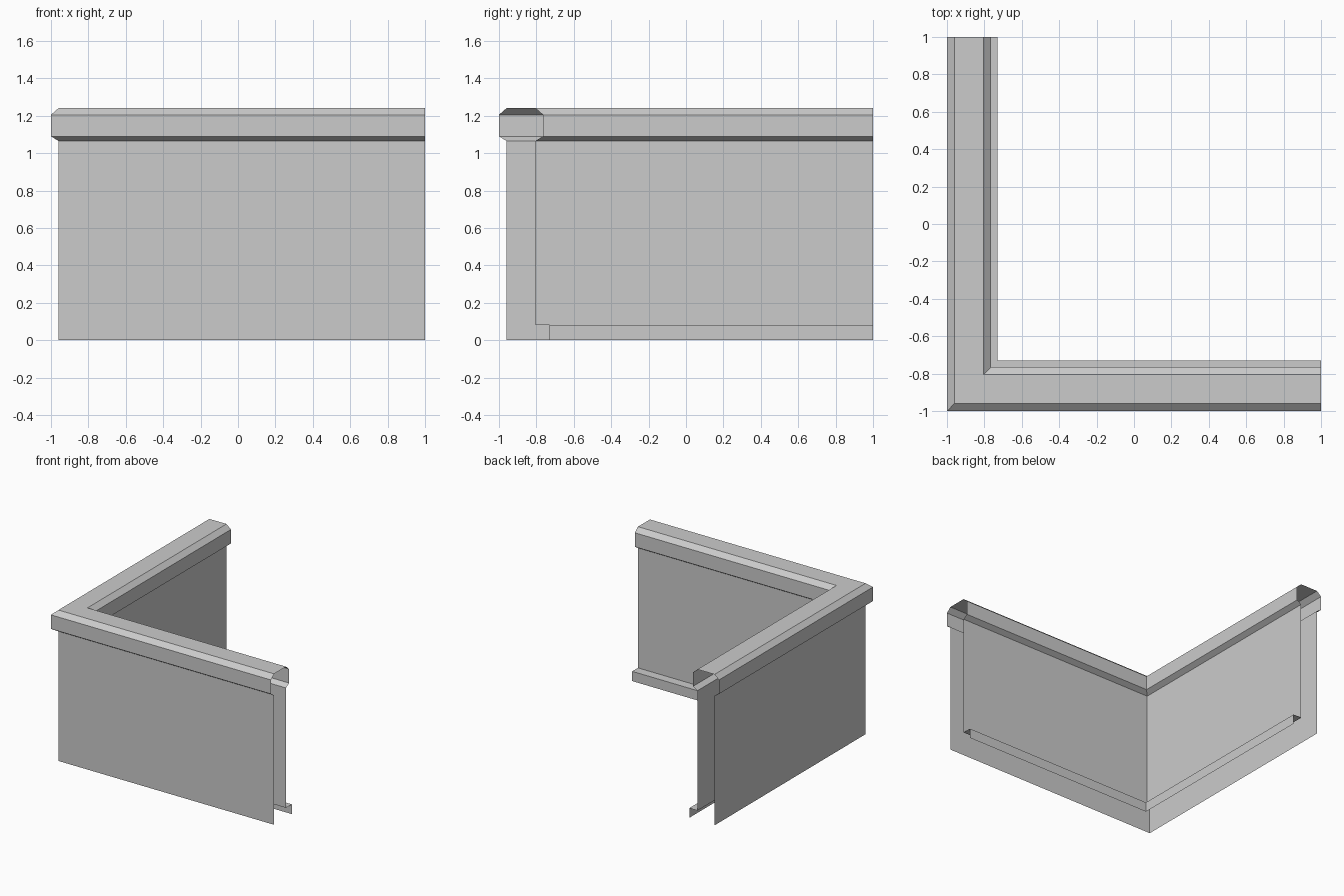
import bpy
import bmesh

cube = bpy.data.objects.get("Cube")
if cube:
    bpy.data.objects.remove(cube, do_unlink=True)

grey = bpy.data.materials.new("plain grey")
grey.use_nodes = True
colour = (0.6, 0.6, 0.6, 1)
grey.diffuse_color = colour
grey.node_tree.nodes["Principled BSDF"].inputs["Base Color"].default_value = colour


def corner_sweep(name, profile):
    """Sweep an open (inset, height) profile round the mitred corner."""
    bm = bmesh.new()
    rows = []
    for inset, z in profile:
        p = inset - 1
        rows.append([bm.verts.new(co) for co in ((1, p, z), (p, p, z), (p, 1, z))])
    for low, high in zip(rows, rows[1:]):
        for k in range(2):
            bm.faces.new((low[k + 1], low[k], high[k], high[k + 1]))
    mesh = bpy.data.meshes.new(name)
    bm.to_mesh(mesh)
    bm.free()
    mesh.materials.append(grey)
    obj = bpy.data.objects.new(name, mesh)
    bpy.context.collection.objects.link(obj)
    return obj


# Insets and heights shared by neighbouring parts
outer, inner = 0.04, 0.195
cap_base, cap_top = 1.065, 1.24
skirt_depth, skirt_top = 0.27, 0.08

# Hollow wall: ends and underside are open
corner_sweep("outer_wall", [(outer, 0), (outer, cap_base)])

# Bevelled coping that overhangs both wall faces
corner_sweep("coping", [
    (outer, cap_base), (0, 1.09), (0, 1.205), (outer, cap_top),
    (inner, cap_top), (0.235, 1.205), (0.235, 1.09), (inner, cap_base),
])

corner_sweep("inner_wall", [(inner, cap_base), (inner, skirt_top)])

# Ledge at the foot of the inner wall
corner_sweep("skirting", [
    (inner, skirt_top), (skirt_depth, skirt_top), (skirt_depth, 0),
])
